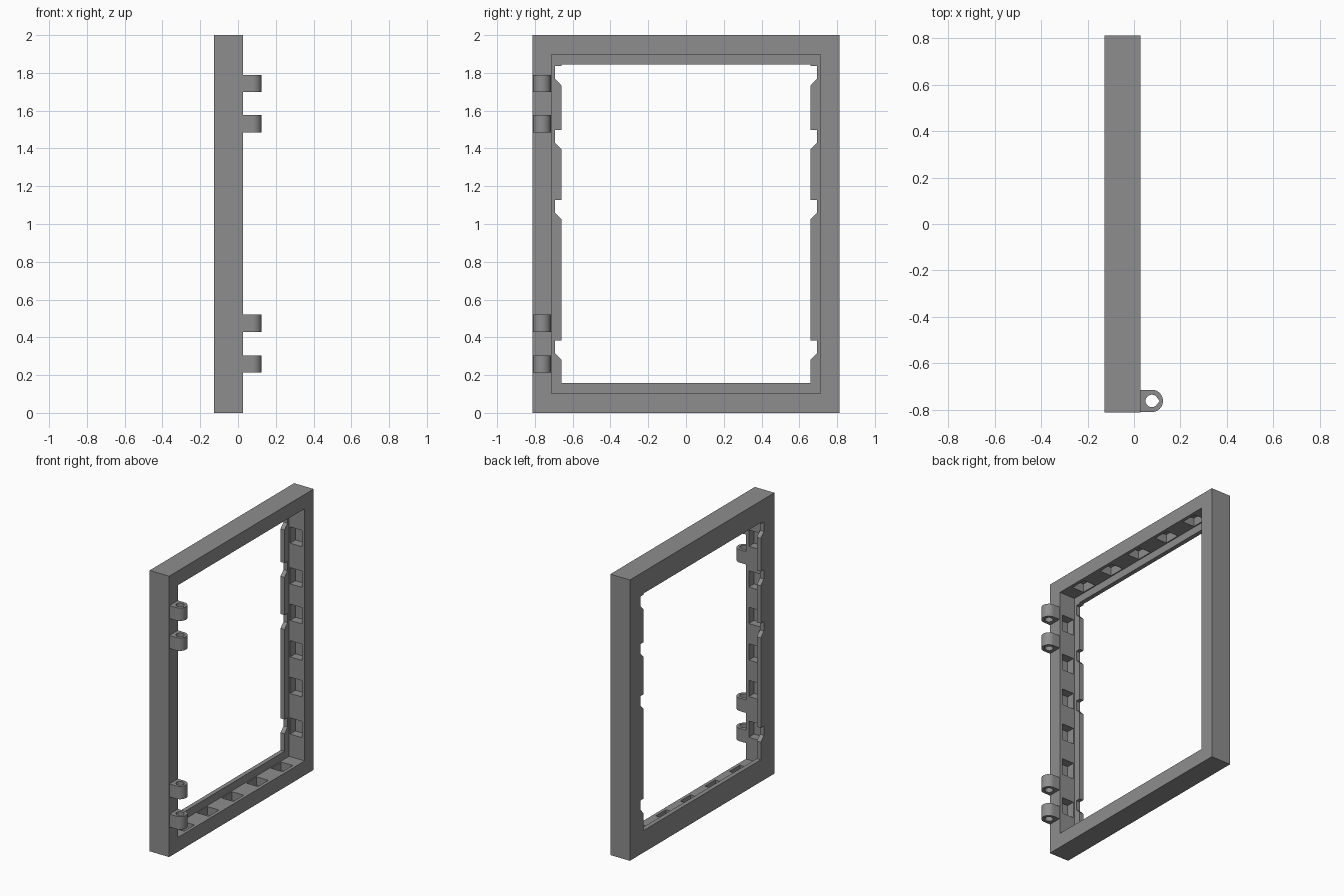
import bpy, bmesh, math

if "Cube" in bpy.data.objects:
    bpy.data.objects.remove(bpy.data.objects["Cube"])

grey = bpy.data.materials.new("plain grey")
grey.diffuse_color = (0.27, 0.27, 0.27, 1)
grey.use_nodes = True
grey.node_tree.nodes["Principled BSDF"].inputs["Base Color"].default_value = grey.diffuse_color


def make(name, bm, cutter=False):
    bmesh.ops.recalc_face_normals(bm, faces=bm.faces)
    me = bpy.data.meshes.new(name)
    bm.to_mesh(me)
    bm.free()
    me.materials.append(grey)
    ob = bpy.data.objects.new(name, me)
    bpy.context.collection.objects.link(ob)
    if cutter:
        ob.hide_render = True
        ob.hide_viewport = True
    return ob


def prism(bm, pts, a, b, place):
    """Extrude a 2D outline from a to b; place maps (u, v, w) to a point."""
    lo = [bm.verts.new(place(u, v, a)) for u, v in pts]
    hi = [bm.verts.new(place(u, v, b)) for u, v in pts]
    bm.faces.new(lo)
    bm.faces.new(hi)
    n = len(pts)
    for i in range(n):
        j = (i + 1) % n
        bm.faces.new((lo[i], lo[j], hi[j], hi[i]))


def box(bm, x0, x1, y0, y1, z0, z1):
    prism(bm, [(x0, y0), (x1, y0), (x1, y1), (x0, y1)], z0, z1,
          lambda u, v, w: (u, v, w))


def cut(target, cutter):
    mod = target.modifiers.new(cutter.name, 'BOOLEAN')
    mod.operation = 'DIFFERENCE'
    mod.solver = 'EXACT'
    mod.object = cutter


# Rectangular frame
bm = bmesh.new()
box(bm, -0.127, 0.027, -0.813, 0.813, 0, 2)
frame = make("frame", bm)

# Through opening inside the thin rear lip
bm = bmesh.new()
box(bm, -0.3, 0.3, -0.66, 0.66, 0.157, 1.845)
cut(frame, make("opening_cutter", bm, True))

# Wider recess in front of the lip
bm = bmesh.new()
box(bm, -0.096, 0.3, -0.712, 0.712, 0.102, 1.898)
cut(frame, make("recess_cutter", bm, True))

# Pockets sunk into the inner walls
bm = bmesh.new()
X0, X1, HALF, DEPTH = -0.088, 0.004, 0.058, 0.06
for s in (-1, 1):
    for off in (0.13, 0.39, 0.68):
        for z in (1 - off, 1 + off):
            y0, y1 = sorted((s * 0.65, s * (0.712 + DEPTH)))
            box(bm, X0, X1, y0, y1, z - HALF, z + HALF)
    for i in range(-2, 3):
        z0, z1 = sorted((1 + s * 0.85, 1 + s * (0.898 + DEPTH)))
        box(bm, X0, X1, i * 0.277 - HALF, i * 0.277 + HALF, z0, z1)
cut(frame, make("pocket_cutter", bm, True))

# Chamfered notches through the side lips
bm = bmesh.new()
for s in (-1, 1):
    for top in (1.836, 1.498, 1.127, 0.384):
        pts = [(0.64, top), (0.694, top), (0.694, top - 0.067),
               (0.66, top - 0.102), (0.64, top - 0.102)]
        prism(bm, pts, -0.2, -0.092, lambda u, v, w: (w, s * u, v))
cut(frame, make("notch_cutter", bm, True))

# Hinge knuckles with a teardrop pin hole
CX, CY, R, H = 0.077, -0.763, 0.048, 0.027
N = 24
outer = [(0.02, CY - R)]
outer += [(CX + R * math.cos(t), CY + R * math.sin(t))
          for t in (-math.pi / 2 + math.pi * i / N for i in range(N + 1))]
outer += [(0.02, CY + R)]
hole = [(CX + H * math.cos(t), CY + H * math.sin(t))
        for t in (math.radians(50 + 260 * i / N) for i in range(N + 1))]
hole.append((CX + H * 1.25, CY))

bm = bmesh.new()
prism(bm, hole, 0.1, 1.9, lambda u, v, w: (u, v, w))
pin = make("pin_hole_cutter", bm, True)

for i, (z0, z1) in enumerate(((0.213, 0.305), (0.428, 0.52),
                              (1.485, 1.577), (1.698, 1.79))):
    bm = bmesh.new()
    prism(bm, outer, z0, z1, lambda u, v, w: (u, v, w))
    knuckle = make(f"hinge_knuckle_{i + 1}", bm)
    cut(knuckle, pin)
    bpy.context.view_layer.objects.active = knuckle
    knuckle.select_set(True)
    bpy.ops.object.shade_smooth_by_angle(angle=math.radians(30))
    knuckle.select_set(False)
